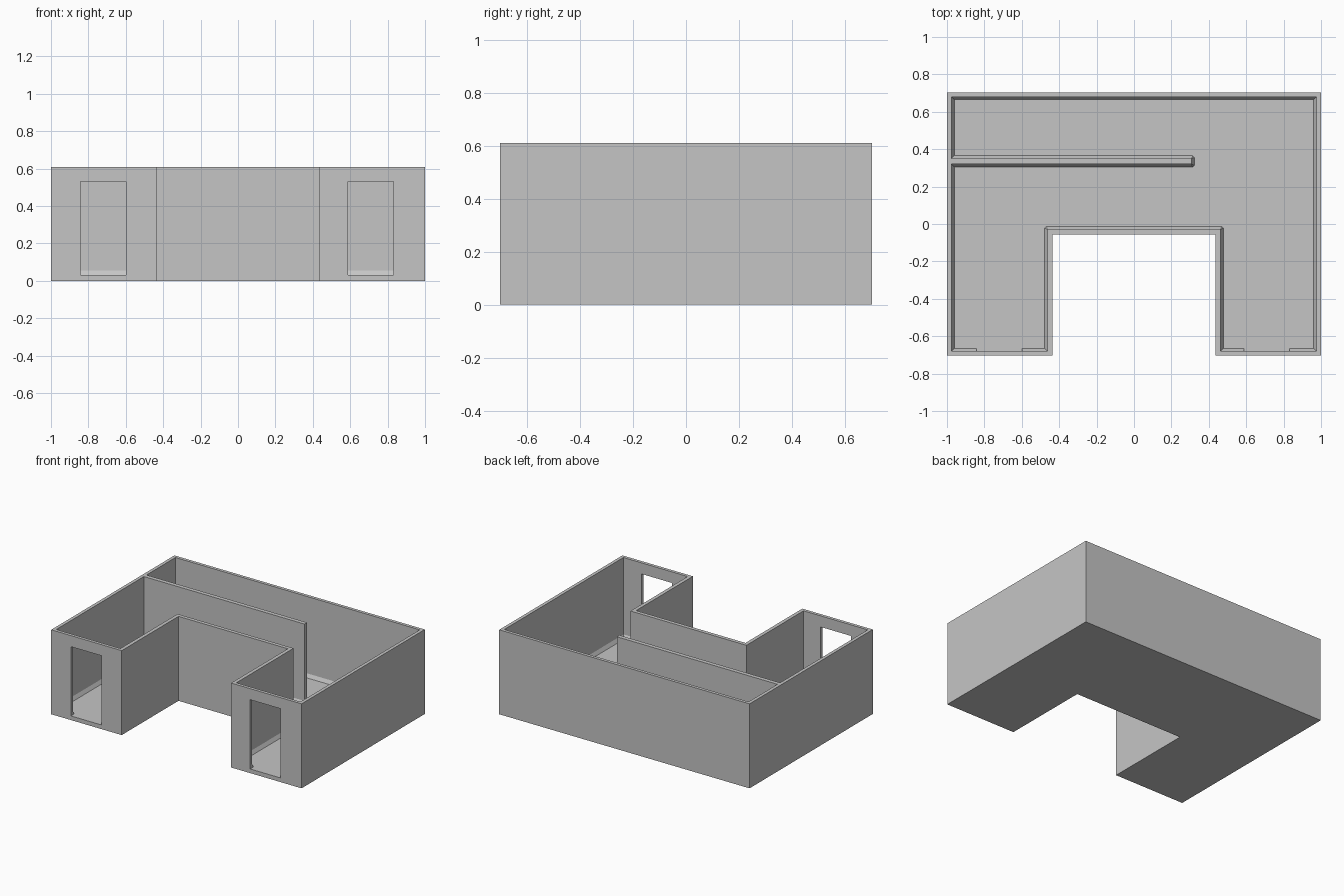
import bpy, bmesh
from mathutils import Vector

if "Cube" in bpy.data.objects:
    bpy.data.objects.remove(bpy.data.objects["Cube"])

FLOOR, TOP = 0.03, 0.61
SKIRT_TOP, SKIRT_WIDTH = 0.055, 0.015

plaster = bpy.data.materials.new("plain_grey")
plaster.use_nodes = True
grey = (0.56, 0.56, 0.56, 1)
plaster.diffuse_color = grey
plaster.node_tree.nodes["Principled BSDF"].inputs["Base Color"].default_value = grey


def finish(name, bm):
    """Turn a bmesh into a flat shaded object."""
    bmesh.ops.recalc_face_normals(bm, faces=bm.faces)
    mesh = bpy.data.meshes.new(name)
    bm.to_mesh(mesh)
    bm.free()
    mesh.materials.append(plaster)
    obj = bpy.data.objects.new(name, mesh)
    bpy.context.scene.collection.objects.link(obj)
    return obj


def prism(name, outline, low, high):
    """Extrude a plan outline between two heights."""
    bm = bmesh.new()
    face = bm.faces.new([bm.verts.new((x, y, low)) for x, y in outline])
    grown = bmesh.ops.extrude_face_region(bm, geom=[face])["geom"]
    moved = [v for v in grown if isinstance(v, bmesh.types.BMVert)]
    bmesh.ops.translate(bm, verts=moved, vec=(0, 0, high - low))
    return finish(name, bm)


def cut(obj, cutter):
    mod = obj.modifiers.new("cut", "BOOLEAN")
    mod.operation, mod.solver, mod.object = "DIFFERENCE", "EXACT", cutter
    bpy.context.view_layer.objects.active = obj
    bpy.ops.object.modifier_apply(modifier=mod.name)


def skirting(name, outline):
    """Sloped wedge along the room side of a wall outline, bevelled on outer corners."""
    pairs = []
    count = len(outline)
    for i in range(count):
        p = Vector(outline[i])
        d1 = (p - Vector(outline[i - 1])).normalized()
        d2 = (Vector(outline[(i + 1) % count]) - p).normalized()
        n1, n2 = Vector((-d1.y, d1.x)), Vector((-d2.y, d2.x))
        w = SKIRT_WIDTH
        if d1.cross(d2) < 0:
            pairs += [(p, p + w * (n1 + 0.4 * d1)), (p, p + w * (n2 - 0.4 * d2))]
        else:
            pairs.append((p, p + w * (n1 + n2)))
    bm = bmesh.new()
    rings = [(bm.verts.new((*p, FLOOR)), bm.verts.new((*p, SKIRT_TOP)),
              bm.verts.new((*q, FLOOR))) for p, q in pairs]
    for i, a in enumerate(rings):
        b = rings[(i + 1) % len(rings)]
        for j in range(3):
            k = (j + 1) % 3
            bm.faces.new((a[j], a[k], b[k], b[j]))
    bmesh.ops.remove_doubles(bm, verts=bm.verts, dist=0.0005)
    return finish(name, bm)


# Plan outlines: U-shaped building, and the room wrapped around the partition
outer = [(-1, -0.703), (-0.437, -0.703), (-0.437, -0.055), (0.437, -0.055),
         (0.437, -0.703), (1, -0.703), (1, 0.703), (-1, 0.703)]
room = [(-0.976, -0.68), (-0.463, -0.68), (-0.463, -0.028), (0.463, -0.028),
        (0.463, -0.68), (0.976, -0.68), (0.976, 0.68), (-0.976, 0.68),
        (-0.976, 0.35), (0.308, 0.35), (0.308, 0.32), (-0.976, 0.32)]

floor = prism("floor_slab", outer, 0, FLOOR)
walls = prism("walls_and_partition", outer, FLOOR, TOP)
skirt = skirting("skirting", room)

# Hollow out the room and open the two front doorways
cutters = [prism("room_cutter", room, -0.1, 1)]
cut(walls, cutters[0])
for x0, x1 in ((-0.843, -0.6), (0.589, 0.832)):
    box = [(x0, -0.8), (x1, -0.8), (x1, -0.6), (x0, -0.6)]
    door = prism("door_cutter", box, -0.1, 0.53)
    cutters.append(door)
    cut(walls, door)
    cut(skirt, door)
for c in cutters:
    bpy.data.objects.remove(c)
